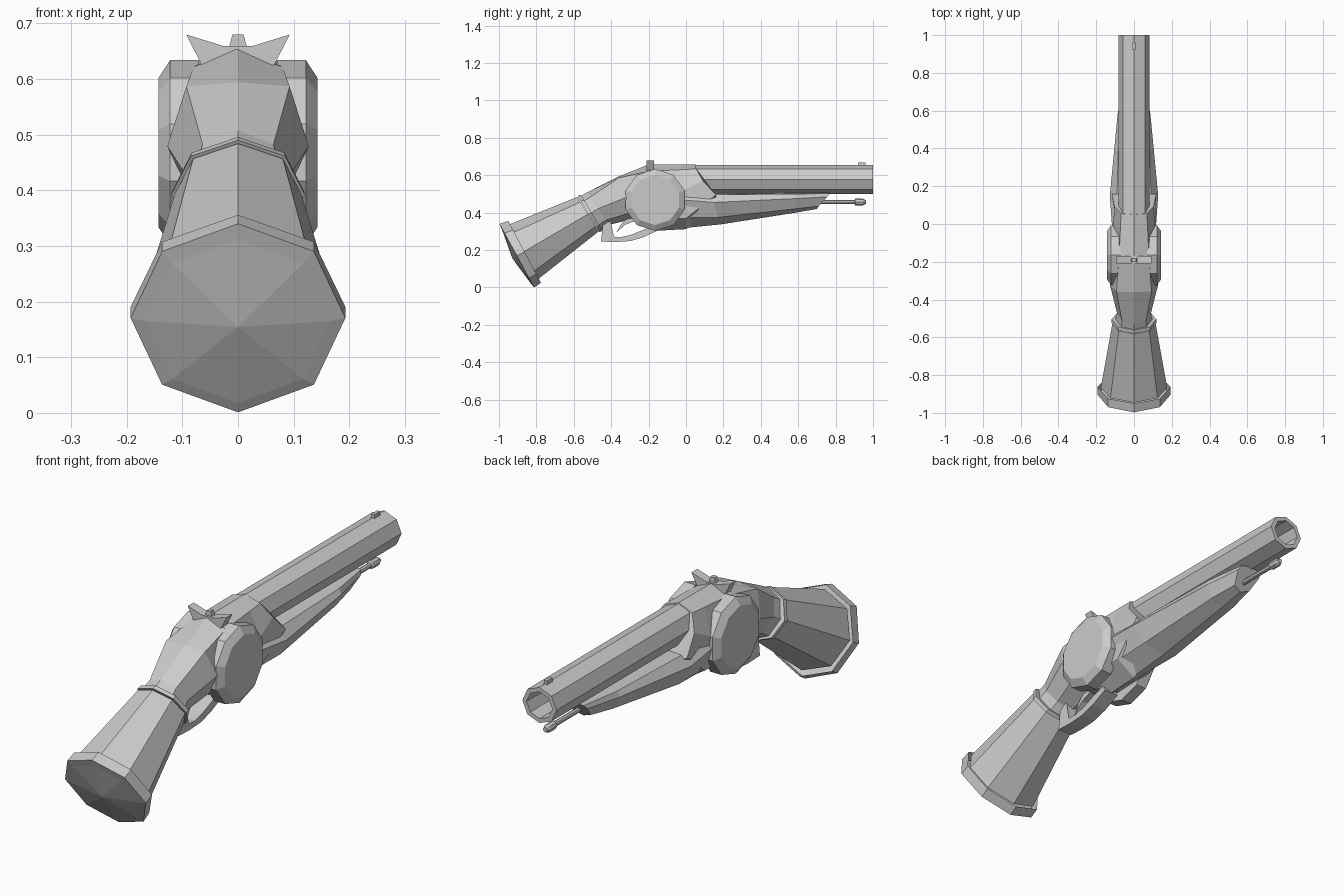
import bpy, bmesh, math
from mathutils import Matrix

if "Cube" in bpy.data.objects:
    bpy.data.objects.remove(bpy.data.objects["Cube"])


def finish(name, bm):
    bmesh.ops.remove_doubles(bm, verts=bm.verts, dist=0.0002)
    bmesh.ops.recalc_face_normals(bm, faces=bm.faces)
    me = bpy.data.meshes.new(name)
    bm.to_mesh(me)
    bm.free()
    ob = bpy.data.objects.new(name, me)
    bpy.context.collection.objects.link(ob)
    return ob


def loft(name, halves, cap=True):
    """Skin half sections (top to bottom, x >= 0), mirrored over x = 0."""
    bm = bmesh.new()
    rings = []
    for half in halves:
        pts = list(half) + [(-x, y, z) for x, y, z in reversed(half[1:-1])]
        rings.append([bm.verts.new(p) for p in pts])
    n = len(rings[0])
    for a, b in zip(rings, rings[1:]):
        for i in range(n):
            j = (i + 1) % n
            bm.faces.new((a[i], a[j], b[j], b[i]))
    if cap:
        bm.faces.new(rings[0])
        bm.faces.new(rings[-1])
    return finish(name, bm)


def octa(top, bot, w, f=0.147, k=0.707):
    """Half octagon between a top and bottom (y, z) point."""
    def at(t):
        return (top[0] + (bot[0] - top[0]) * t, top[1] + (bot[1] - top[1]) * t)
    return [(w * s, *at(t)) for s, t in ((0, 0), (k, f), (1, .5), (.707, .853), (0, 1))]


def prism(name, pts, axis, lo, hi):
    """Extrude a 2D outline along x ('x': pts are y,z) or y ('y': pts are x,z)."""
    bm = bmesh.new()
    def put(p, d):
        return bm.verts.new((d, *p) if axis == 'x' else (p[0], d, p[1]))
    a, b = [[put(p, d) for p in pts] for d in (lo, hi)]
    bm.faces.new(a)
    bm.faces.new(b)
    for i in range(len(pts)):
        j = (i + 1) % len(pts)
        bm.faces.new((a[i], a[j], b[j], b[i]))
    bmesh.ops.triangulate(bm, faces=[f for f in bm.faces if len(f.verts) > 4])
    return finish(name, bm)


def turned(name, steps, sides, mat, spin=0.0):
    """Stack of (distance, radius) rings around local z, placed by a matrix."""
    bm = bmesh.new()
    rings = [[bm.verts.new((r * math.cos(spin + math.tau * i / sides),
                            r * math.sin(spin + math.tau * i / sides), d))
              for i in range(sides)] for d, r in steps]
    for a, b in zip(rings, rings[1:]):
        for i in range(sides):
            j = (i + 1) % sides
            bm.faces.new((a[i], a[j], b[j], b[i]))
    bm.faces.new(rings[0])
    bm.faces.new(rings[-1])
    bm.transform(mat)
    return finish(name, bm)


# Octagonal barrel with an open bore
def ring(y, r):
    return octa((y, 0.578 + r), (y, 0.578 - r), r * 1.06)


loft("barrel", [ring(0.0, .077), ring(1.0, .077), ring(1.0, .058), ring(0.6, .058)])

# Receiver, with a slanted front edge around the barrel
loft("receiver", [
    [(0, -.20, .657), (.080, -.20, .622), (.108, -.20, .50), (.085, -.20, .36), (0, -.18, .302)],
    [(0, -.02, .658), (.072, -.02, .630), (.112, -.01, .52), (.090, .0, .37), (0, .0, .312)],
    [(0, .05, .658), (.068, .055, .634), (.103, .09, .57), (.118, .16, .495), (0, .16, .40)],
])

# Fore-end under the barrel
loft("fore_end", [
    [(0, -.17, .52), (.080, -.17, .52), (.105, -.17, .48), (.075, -.17, .37), (0, -.17, .302)],
    [(0, .15, .50), (.090, .15, .497), (.128, .15, .455), (.085, .17, .375), (0, .19, .338)],
    [(0, .58, .505), (.078, .58, .500), (.087, .58, .475), (.060, .58, .42), (0, .58, .399)],
    [(0, .775, .507), (.050, .77, .502), (.058, .755, .485), (.040, .71, .435), (0, .70, .420)],
])

# Wrist: pinched behind the receiver, flaring into cheeks beside the discs
loft("wrist", [
    octa((-.575, .482), (-.46, .302), .100),
    octa((-.53, .508), (-.41, .335), .090),
    octa((-.36, .594), (-.29, .365), .127, .03, .73),
    octa((-.20, .657), (-.17, .302), .110, .10, .73),
])

# Flared grip with a thin collar at the front
loft("grip", [
    octa((-.945, .337), (-.790, .045), .176),
    octa((-.582, .484), (-.467, .300), .114),
])
loft("grip_collar", [
    octa((-.580, .490), (-.462, .295), .120),
    octa((-.562, .496), (-.446, .303), .118),
])

# Butt cap
loft("butt_cap", [
    octa((-.950, .356), (-.775, .025), .193),
    octa((-.997, .340), (-.812, .001), .193),
    octa((-.985, .312), (-.827, .018), .166),
    [(0, -.925, .155)] * 5,
][:3], cap=False)
loft("butt_end", [
    octa((-.985, .312), (-.827, .018), .166),
    octa((-.928, .1545), (-.9279, .1544), .0001),
], cap=False)

# Ten-sided discs on both sides
for side, label in ((1, "right"), (-1, "left")):
    m = Matrix.Translation((0, -.165, .468)) @ Matrix.Rotation(side * math.pi / 2, 4, 'Y')
    turned("disc_" + label, [(.07, .166), (.122, .166), (.143, .134)], 10, m)

# Ramrod with a knob
along = Matrix.Translation((0, 0, .457)) @ Matrix.Rotation(-math.pi / 2, 4, 'X')
turned("ramrod", [(.65, .011), (.90, .011), (.905, .018), (.945, .018), (.962, .010)], 8, along)

# Trigger and guard
prism("trigger_guard", [
    (-.455, .246), (-.38, .243), (-.30, .248), (-.23, .268), (-.15, .305), (-.16, .33),
    (-.22, .312), (-.29, .283), (-.345, .270), (-.398, .272), (-.405, .37), (-.44, .37),
    (-.420, .28)], 'x', -.035, .035)
prism("trigger", [
    (-.25, .40), (-.31, .375), (-.345, .34), (-.375, .292), (-.325, .335), (-.25, .365)],
    'x', -.014, .014)

# Rear sight wings, post and front sight
prism("rear_sight", [
    (-.093, .68), (-.025, .659), (.025, .659), (.093, .68), (.065, .625), (-.065, .625)],
    'y', -.21, -.17)
prism("rear_post", [(-.018, .65), (-.010, .68), (.010, .68), (.018, .65)], 'y', -.20, -.18)
prism("front_sight", [(-.008, .64), (-.007, .669), (.007, .669), (.008, .64)], 'y', .92, .96)
